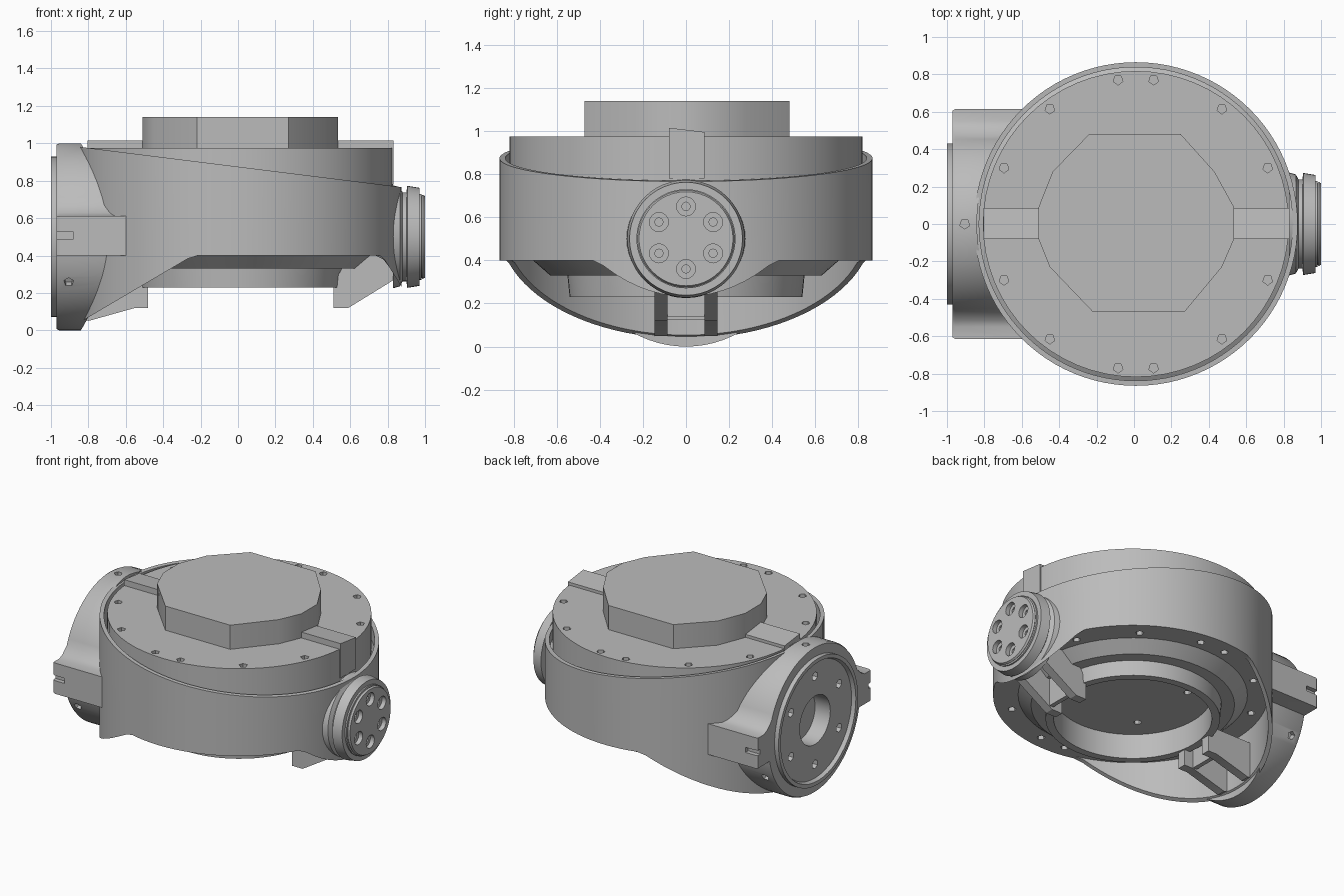
import bpy, bmesh, math
from math import sin, cos, pi, radians, sqrt
from mathutils import Vector, Matrix

if "Cube" in bpy.data.objects:
    bpy.data.objects.remove(bpy.data.objects["Cube"])

CX, ZC = 0.01, 0.5          # ring centre in x, height of the sideways axis
grey = bpy.data.materials.new("plain_grey")
grey.diffuse_color = (0.5, 0.5, 0.5, 1)
grey.use_nodes = True
grey.node_tree.nodes["Principled BSDF"].inputs["Base Color"].default_value = grey.diffuse_color


def finish(name, bm):
    bmesh.ops.remove_doubles(bm, verts=bm.verts, dist=1e-5)
    bmesh.ops.recalc_face_normals(bm, faces=bm.faces)
    me = bpy.data.meshes.new(name)
    bm.to_mesh(me)
    bm.free()
    me.materials.append(grey)
    ob = bpy.data.objects.new(name, me)
    bpy.context.collection.objects.link(ob)
    return ob


def rings_to_bm(rings, wrap=False):
    """Bridge equal-length closed loops of points; wrap also joins last to first."""
    bm = bmesh.new()
    loops = [[bm.verts.new(p) for p in r] for r in rings]
    pairs = list(zip(loops, loops[1:])) + ([(loops[-1], loops[0])] if wrap else [])
    n = len(loops[0])
    for a, b in pairs:
        for i in range(n):
            j = (i + 1) % n
            bm.faces.new((a[i], a[j], b[j], b[i]))
    return bm


def lathe(name, profile, axis, n=64):
    """Revolve (radius, position) points round the z axis or the x axis."""
    rings = []
    for r, h in profile:
        ring = []
        for i in range(n):
            a = 2 * pi * i / n
            c, s = r * cos(a), r * sin(a)
            ring.append((CX + c, s, h) if axis == 'z' else (h, c, ZC + s))
        rings.append(ring)
    bm = rings_to_bm(rings)
    bmesh.ops.remove_doubles(bm, verts=bm.verts, dist=1e-5)
    return finish(name, bm)


def prism(name, pts, d):
    """Extrude a closed polygon of 3D points along vector d."""
    bm = bmesh.new()
    f = bm.faces.new([bm.verts.new(p) for p in pts])
    ext = bmesh.ops.extrude_face_region(bm, geom=[f])
    vs = [e for e in ext['geom'] if isinstance(e, bmesh.types.BMVert)]
    bmesh.ops.translate(bm, verts=vs, vec=d)
    return finish(name, bm)


def box(name, x0, x1, y0, y1, z0, z1):
    return prism(name, [(x0, y0, z0), (x1, y0, z0), (x1, y1, z0), (x0, y1, z0)], (0, 0, z1 - z0))


def cut(ob, holes, boxes=()):
    """Cut holes (centre, direction, radius, total length, sides) and boxes from ob."""
    bm = bmesh.new()
    for c, d, r, length, n in holes:
        m = Matrix.Translation(c) @ Vector(d).to_track_quat('Z', 'Y').to_matrix().to_4x4()
        bmesh.ops.create_cone(bm, cap_ends=True, segments=n, radius1=r, radius2=r,
                              depth=length, matrix=m)
    for c, s in boxes:
        bmesh.ops.create_cube(bm, size=1, matrix=Matrix.Translation(c) @ Matrix.Diagonal((*s, 1)))
    cutter = finish("cutter", bm)
    cutter.hide_render = True
    mod = ob.modifiers.new("holes", 'BOOLEAN')
    mod.object, mod.operation, mod.solver = cutter, 'DIFFERENCE', 'EXACT'
    dg = bpy.context.evaluated_depsgraph_get()
    me = bpy.data.meshes.new_from_object(ob.evaluated_get(dg))
    ob.modifiers.clear()
    ob.data = me
    bpy.data.objects.remove(cutter)


# Outer shell: thin ring with sloping top and a skirt dropping at both ends
def shell_top(x):
    return 0.875 - 0.125 * x


def shell_bottom(x):
    return max(0.04, min(0.4, 0.4 + 0.59 * (x + 0.24), 0.4 - 1.6 * (x - 0.77)))


def shell_ring(r, zf, n=96):
    pts = [(CX + r * cos(2 * pi * i / n), r * sin(2 * pi * i / n)) for i in range(n)]
    return [(x, y, zf(x)) for x, y in pts]


finish("outer_shell", rings_to_bm([shell_ring(0.865, shell_bottom), shell_ring(0.865, shell_top),
                                   shell_ring(0.838, shell_top), shell_ring(0.838, shell_bottom)], True))

# Core: top deck, flat underside, stepped ring and recessed ceiling
core = lathe("core_deck", [(0, 0.4), (0.49, 0.4), (0.49, 0.23), (0.54, 0.23), (0.55, 0.33), (0.63, 0.33),
                           (0.71, 0.4), (0.85, 0.4), (0.85, 0.7), (0.818, 0.72), (0.818, 0.975), (0, 0.975)], 'z')
bolts = []
for sx in (-1, 1):
    for sy in (-1, 1):
        for x, y in ((0.095, 0.77), (0.46, 0.615), (0.705, 0.3)):
            for z in (0.975, 0.4):
                bolts.append(((CX + sx * x, sy * y, z), (0, 0, 1), 0.027, 0.08, 5))
        bolts.append(((CX + sx * 0.24, sy * 0.24, 0.4), (0, 0, 1), 0.025, 0.06, 6))
cut(core, bolts)

# Twelve-sided raised hub on the deck
hub = [(-0.24, 0.48), (0.25, 0.48), (0.43, 0.28), (0.535, 0.09), (0.535, -0.08), (0.47, -0.23),
       (0.27, -0.47), (-0.22, -0.47), (-0.45, -0.23), (-0.51, -0.08), (-0.51, 0.09), (-0.435, 0.28)]
prism("top_hub", [(x, y, 0.96) for x, y in hub], (0, 0, 0.18))

# Key bars either side of the hub, slightly tilted on top
for name, x0, x1 in (("left_key", -0.805, -0.45), ("right_key", 0.48, 0.832)):
    prism(name, [(x0, -0.08, 0.78), (x0, 0.086, 0.78), (x0, 0.086, 0.995), (x0, -0.08, 1.015)], (x1 - x0, 0, 0))

# Left drum with side ears, its back following the shell
half = [(0.615, -0.1), (0.615, 0.11), (0.55, 0.11), (0.515, 0.128)]
half += [(0.5 * cos(radians(a)), 0.5 * sin(radians(a))) for a in range(20, 90, 5)]
lower = [(0.5 * cos(radians(a)), 0.5 * sin(radians(a))) for a in range(-90, -14, 5)] + [(0.49, -0.1)]
right_side = lower + half + [(0, 0.5)]
outline = right_side + [(-y, z) for y, z in reversed(right_side[1:-1])]
inner = [Vector(p).normalized() * 0.42 for p in outline]


def back_x(y):
    return CX - sqrt(0.85 ** 2 - y * y)


drum = finish("left_drum", rings_to_bm([
    [(-0.97, y * 0.985, ZC + z * 0.985) for y, z in outline],
    [(-0.955, y, ZC + z) for y, z in outline],
    [(back_x(y), y, ZC + z) for y, z in outline],
    [(back_x(y), y, ZC + z) for y, z in inner],
    [(-0.97, y, ZC + z) for y, z in inner]], True))
radial = []
for a in (90, -29, 209):
    d = (0, cos(radians(a)), sin(radians(a)))
    radial.append(((-0.905, 0.5 * d[1], ZC + 0.5 * d[2]), d, 0.027, 0.08, 5))
cut(drum, radial, [((-0.93, s * 0.615, 0.507), (0.1, 0.06, 0.035)) for s in (-1, 1)])

# Left face plate with raised lip, central bore and six holes
plate = lathe("left_face_plate", [(0, -0.86), (0.165, -0.86), (0.165, -0.975), (0.395, -0.975), (0.405, -1.0),
                                  (0.43, -1.0), (0.43, -0.96), (0.41, -0.85), (0, -0.85)], 'x', 48)
ring6 = [(cos(radians(30 + 60 * k)), sin(radians(30 + 60 * k))) for k in range(6)]
cut(plate, [((-0.975, 0.3 * c, ZC + 0.3 * s), (1, 0, 0), 0.03, 0.08, 6) for c, s in ring6])

# Right boss with flange and six stepped bolt holes
boss = lathe("right_boss", [(0, 0.83), (0.275, 0.83), (0.265, 0.865), (0.238, 0.88), (0.238, 0.9), (0.273, 0.905),
                            (0.262, 0.97), (0.23, 0.97), (0.23, 0.98), (0.22, 0.982), (0.225, 0.988),
                            (0.218, 1.0), (0, 1.0)], 'x', 48)
spots = [(0.145 * c, 0.505 + 0.145 * s) for c, s in ring6]
cut(boss, [((1.0, y, z), (1, 0, 0), 0.044, 0.06, 16) for y, z in spots])
cut(boss, [((0.97, y, z), (1, 0, 0), 0.02, 0.08, 8) for y, z in spots])

# Gusset brackets under each end: two cheeks and a cross plate
gussets = {"right": [(0.51, 0.25), (0.51, 0.12), (0.59, 0.12), (0.85, 0.28), (0.85, 0.41), (0.6, 0.41)],
           "left": [(-0.48, 0.25), (-0.48, 0.12), (-0.55, 0.12), (-0.8, 0.05), (-0.825, 0.06), (-0.825, 0.3),
                    (-0.55, 0.3)]}
for side, prof in gussets.items():
    for tag, y in (("front", -0.145), ("back", 0.085)):
        prism(f"{side}_{tag}_gusset", [(x, y, z) for x, z in prof], (0, 0.06, 0))
box("right_cross_plate", 0.58, 0.61, -0.1, 0.1, 0.14, 0.34)
box("left_cross_plate", -0.58, -0.55, -0.1, 0.1, 0.125, 0.34)

# Smooth shading with hard edges kept
for ob in bpy.data.objects:
    ob.select_set(True)
    bpy.context.view_layer.objects.active = ob
bpy.ops.object.shade_smooth_by_angle(angle=radians(30))
